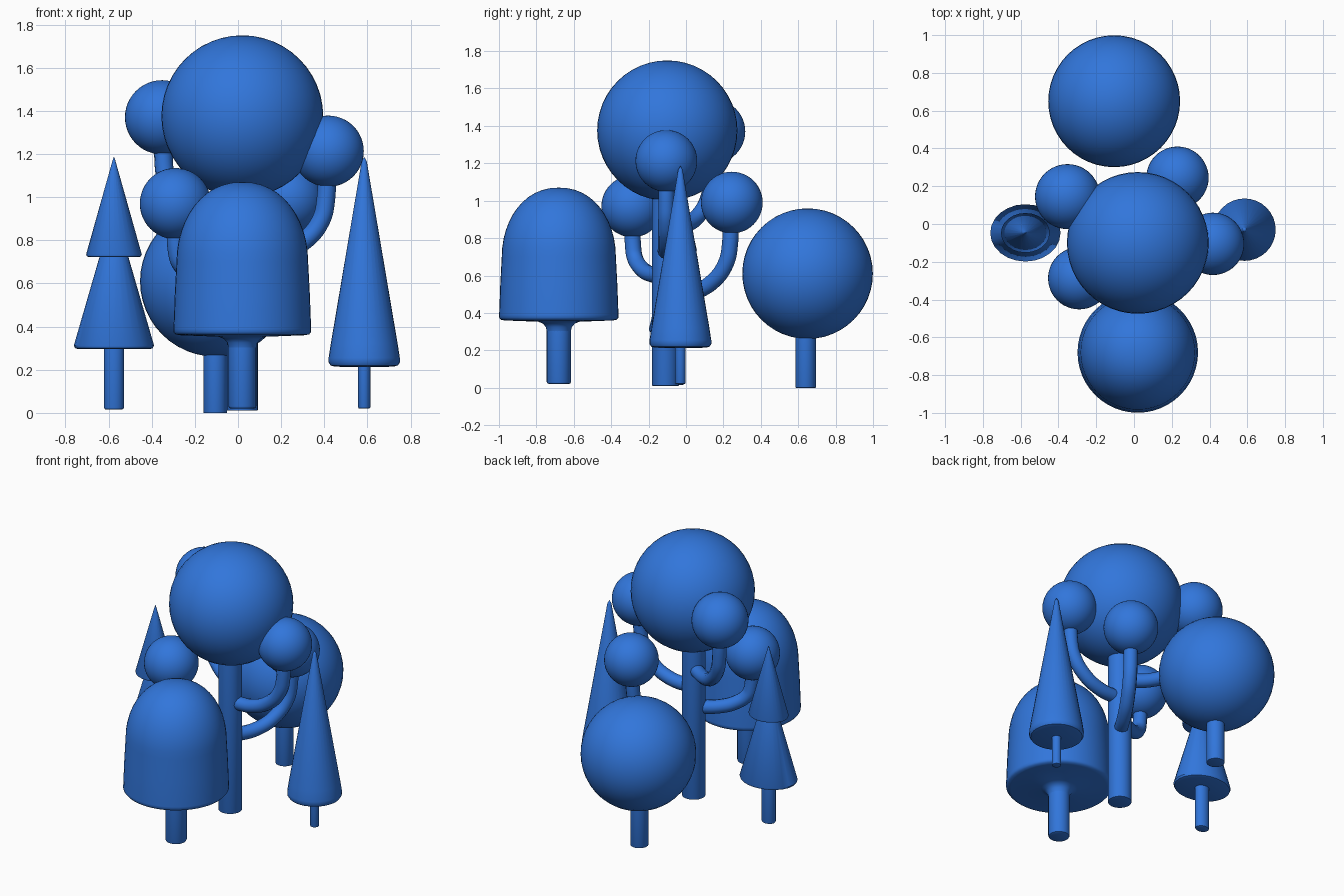
import bpy, bmesh, math
from mathutils import Vector

cube = bpy.data.objects.get("Cube")
if cube:
    bpy.data.objects.remove(cube, do_unlink=True)

# One flat blue for everything
BLUE = (0.031, 0.181, 0.708, 1.0)
mat = bpy.data.materials.new("blue")
mat.use_nodes = True
mat.diffuse_color = BLUE
bsdf = mat.node_tree.nodes["Principled BSDF"]
bsdf.inputs["Base Color"].default_value = BLUE
bsdf.inputs["Roughness"].default_value = 0.6


def finish(obj, angle=40):
    """Give the part its colour and smooth shading with sharp edges kept."""
    if not obj.data.materials:
        obj.data.materials.append(mat)
    bpy.ops.object.select_all(action='DESELECT')
    obj.select_set(True)
    bpy.context.view_layer.objects.active = obj
    bpy.ops.object.shade_smooth_by_angle(angle=math.radians(angle))
    return obj


def ball(name, centre, radius):
    bpy.ops.mesh.primitive_uv_sphere_add(segments=48, ring_count=24, radius=radius, location=centre)
    obj = bpy.context.object
    obj.name = name
    return finish(obj)


def lathe(name, x, y, profile, segments=32, y_scale=1.0):
    """Spin a (radius, height) profile, listed bottom to top, about a vertical axis."""
    bm = bmesh.new()
    rings = []
    for r, z in profile:
        if r == 0:
            rings.append([bm.verts.new((0, 0, z))])
        else:
            angles = [2 * math.pi * i / segments for i in range(segments)]
            rings.append([bm.verts.new((r * math.cos(a), r * y_scale * math.sin(a), z)) for a in angles])
    for low, high in zip(rings, rings[1:]):
        for i in range(segments):
            j = (i + 1) % segments
            if len(low) == 1:
                bm.faces.new((low[0], high[j], high[i]))
            elif len(high) == 1:
                bm.faces.new((low[i], low[j], high[0]))
            else:
                bm.faces.new((low[i], low[j], high[j], high[i]))
    bmesh.ops.recalc_face_normals(bm, faces=bm.faces)
    mesh = bpy.data.meshes.new(name)
    bm.to_mesh(mesh)
    bm.free()
    obj = bpy.data.objects.new(name, mesh)
    obj.location = (x, y, 0)
    bpy.context.collection.objects.link(obj)
    return finish(obj)


def trunk(name, x, y, radius, bottom, top, bevel=0.01, y_scale=1.0):
    profile = [(0, bottom), (radius - bevel, bottom), (radius - 0.3 * bevel, bottom + 0.3 * bevel),
               (radius, bottom + bevel), (radius, top), (0, top)]
    return lathe(name, x, y, profile, 24, y_scale)


def branch(name, points, radius=0.043):
    curve = bpy.data.curves.new(name, 'CURVE')
    curve.dimensions = '3D'
    curve.bevel_depth = radius
    curve.bevel_resolution = 4
    curve.resolution_u = 10
    curve.use_fill_caps = True
    spline = curve.splines.new('BEZIER')
    spline.bezier_points.add(len(points) - 1)
    for bp, p in zip(spline.bezier_points, points):
        bp.co = p
        bp.handle_left_type = bp.handle_right_type = 'AUTO'
    obj = bpy.data.objects.new(name, curve)
    bpy.context.collection.objects.link(obj)
    bpy.ops.object.select_all(action='DESELECT')
    obj.select_set(True)
    bpy.context.view_layer.objects.active = obj
    bpy.ops.object.convert(target='MESH')
    return finish(bpy.context.object)


# Tall central tree: trunk, large crown
CX, CY = 0.02, -0.11
trunk("central_trunk", CX, CY, 0.072, 0.01, 1.15, 0.004)
ball("central_crown", (0.02, -0.10, 1.375), 0.375)

# Four branches, each sweeping out of the trunk then up into a small crown:
# name, crown centre, crown radius, height at trunk, height where it turns upright
branches = [
    ("back_right", (-0.352, 0.145, 1.37), 0.172, 0.86, 1.12),
    ("left", (0.418, -0.105, 1.213), 0.165, 0.73, 0.98),
    ("front_right", (-0.29, -0.287, 0.97), 0.165, 0.60, 0.74),
    ("back_left", (0.23, 0.245, 0.99), 0.165, 0.50, 0.76),
]
for name, c, r, z0, z1 in branches:
    ball(name + "_small_crown", c, r)
    start, rise = Vector((CX, CY, z0)), z1 - z0
    span = Vector((c[0] - CX, c[1] - CY, 0)) * 0.97
    steps = [(0, 0), (0.45, 0.05), (0.75, 0.28), (0.94, 0.64), (1.0, 1.0)]
    path = [start + span * s + Vector((0, 0, rise * h)) for s, h in steps]
    path.append(Vector((path[-1].x, path[-1].y, c[2])))
    branch(name + "_branch", path)

# Round tree at the back
trunk("back_trunk", -0.105, 0.64, 0.055, 0.0, 0.35, 0.002)
ball("back_crown", (-0.105, 0.65, 0.61), 0.349)

# Domed tree at the front, with a flared neck under the crown
trunk("front_trunk", 0.02, -0.68, 0.065, 0.02, 0.40, 0.012)
dome = [(0, 0.34), (0.064, 0.30), (0.070, 0.325), (0.085, 0.343), (0.11, 0.353), (0.29, 0.36),
        (0.31, 0.364), (0.319, 0.375), (0.319, 0.39), (0.313, 0.55), (0.305, 0.70)]
for i in range(1, 13):
    t = math.pi / 2 * i / 12
    dome.append((0.305 * max(math.cos(t), 0) ** 0.92 if i < 12 else 0, 0.70 + 0.37 * math.sin(t)))
lathe("front_crown", 0.02, -0.68, dome, 48)

# Slim cone tree on the left
trunk("left_cone_trunk", 0.585, -0.03, 0.028, 0.02, 0.25, 0.006)
lathe("left_cone_crown", 0.585, -0.03,
      [(0, 0.213), (0.135, 0.214), (0.156, 0.22), (0.165, 0.234), (0.165, 0.255),
       (0.155, 0.32), (0.012, 1.165), (0, 1.187)], 32)

# Two-tier cone tree on the right, slightly flattened front to back
TX, TY, FLAT = -0.575, -0.047, 0.815
trunk("right_tier_trunk", TX, TY, 0.046, 0.015, 0.34, 0.01, FLAT)
lathe("right_lower_tier", TX, TY,
      [(0, 0.30), (0.165, 0.295), (0.18, 0.30), (0.186, 0.312), (0.062, 0.74), (0, 0.75)], 24, FLAT)
lathe("right_upper_tier", TX, TY,
      [(0, 0.73), (0.115, 0.722), (0.125, 0.725), (0.129, 0.735), (0.005, 1.175), (0, 1.188)], 24, FLAT)
